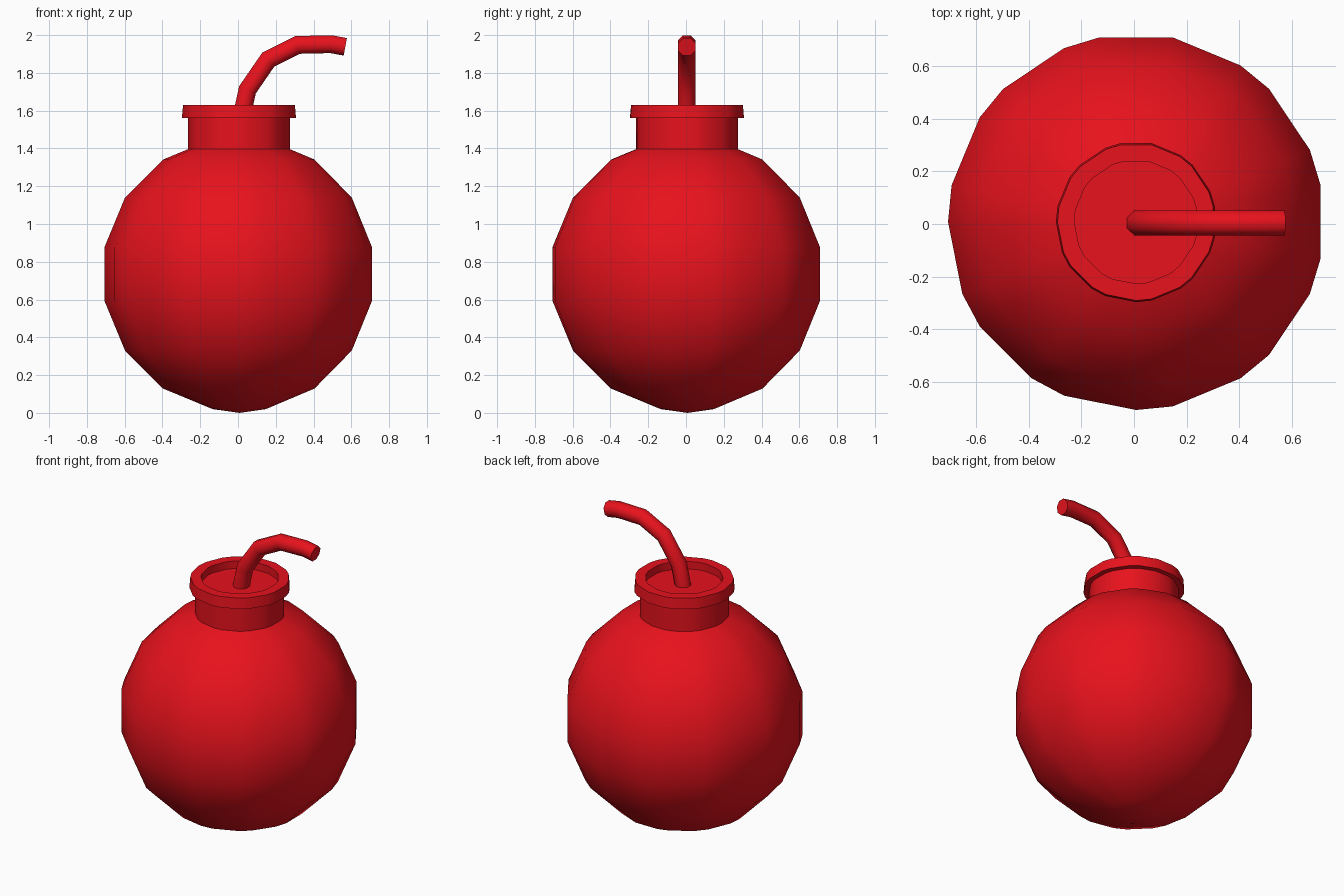
import bpy, bmesh, math
from mathutils import Vector

if "Cube" in bpy.data.objects:
    bpy.data.objects.remove(bpy.data.objects["Cube"])

red = bpy.data.materials.new("red_paint")
red.diffuse_color = (0.8, 0.006, 0.012, 1)
red.use_nodes = True
red.node_tree.nodes["Principled BSDF"].inputs["Base Color"].default_value = red.diffuse_color
C = 0.008  # small offset that centres the uneven 21-sided outline

# Outline angles alternate between wide and narrow steps
ANGLES = [math.radians(78.75 + 33.75 * (i // 2) + 22.5 * (i % 2)) for i in range(21)]


def skin(name, rings, start, end, smooth):
    """Join rings of points; each end is closed by a fan to a centre point."""
    bm = bmesh.new()
    loops = [[bm.verts.new(p) for p in ring] for ring in rings]
    n = len(loops[0])
    for a, b in zip(loops, loops[1:]):
        for i in range(n):
            j = (i + 1) % n
            bm.faces.new((a[i], a[j], b[j], b[i]))
    for loop, tip in ((loops[0], start), (loops[-1], end)):
        v = bm.verts.new(tip)
        for i in range(n):
            bm.faces.new((loop[i], loop[(i + 1) % n], v))
    bmesh.ops.recalc_face_normals(bm, faces=bm.faces[:])
    mesh = bpy.data.meshes.new(name)
    bm.to_mesh(mesh)
    bm.free()
    mesh.materials.append(red)
    ob = bpy.data.objects.new(name, mesh)
    bpy.context.collection.objects.link(ob)
    bpy.ops.object.select_all(action='DESELECT')
    ob.select_set(True)
    bpy.context.view_layer.objects.active = ob
    bpy.ops.object.shade_smooth_by_angle(angle=math.radians(smooth))
    return ob


def lathe(name, profile, z0, z1):
    rings = [[(C + r * math.cos(a), C + r * math.sin(a), z) for a in ANGLES]
             for r, z in profile]
    return skin(name, rings, (C, C, z0), (C, C, z1), 40)


# Round body
R, ZC = 0.729, 0.735
lat = [math.radians(-78.75 + 22.5 * i) for i in range(8)]
lathe("body", [(R * math.cos(t), ZC + R * math.sin(t)) for t in lat], 0.0, 1.465)

# Neck with overhanging rim and recessed top
lathe("neck_and_rim", [(0.272, 1.36), (0.272, 1.56), (0.305, 1.56), (0.299, 1.63),
                       (0.235, 1.63), (0.235, 1.58)], 1.36, 1.58)

# Bent fuse: octagonal tube with mitred joints
path = [Vector(p) for p in ((0.015, 1.55), (0.05, 1.71), (0.16, 1.87),
                            (0.315, 1.948), (0.492, 1.952), (0.568, 1.938))]
r = 0.051
rings = []
for i, p in enumerate(path):
    d0 = (p - path[max(i - 1, 0)]).normalized()
    d1 = (path[min(i + 1, len(path) - 1)] - p).normalized()
    t = (d0 + d1).normalized()
    miter = 1 / t.dot(d1 if d1.length else d0)
    nrm = Vector((-t.y, t.x)) * r * miter
    ring = []
    for k in range(8):
        a = math.radians(22.5 + 45 * k)
        q = p + nrm * math.cos(a)
        ring.append((q.x, 0.004 + r * math.sin(a), q.y))
    rings.append(ring)
skin("fuse", rings, (path[0].x, 0.004, path[0].y), (path[-1].x, 0.004, path[-1].y), 50)
